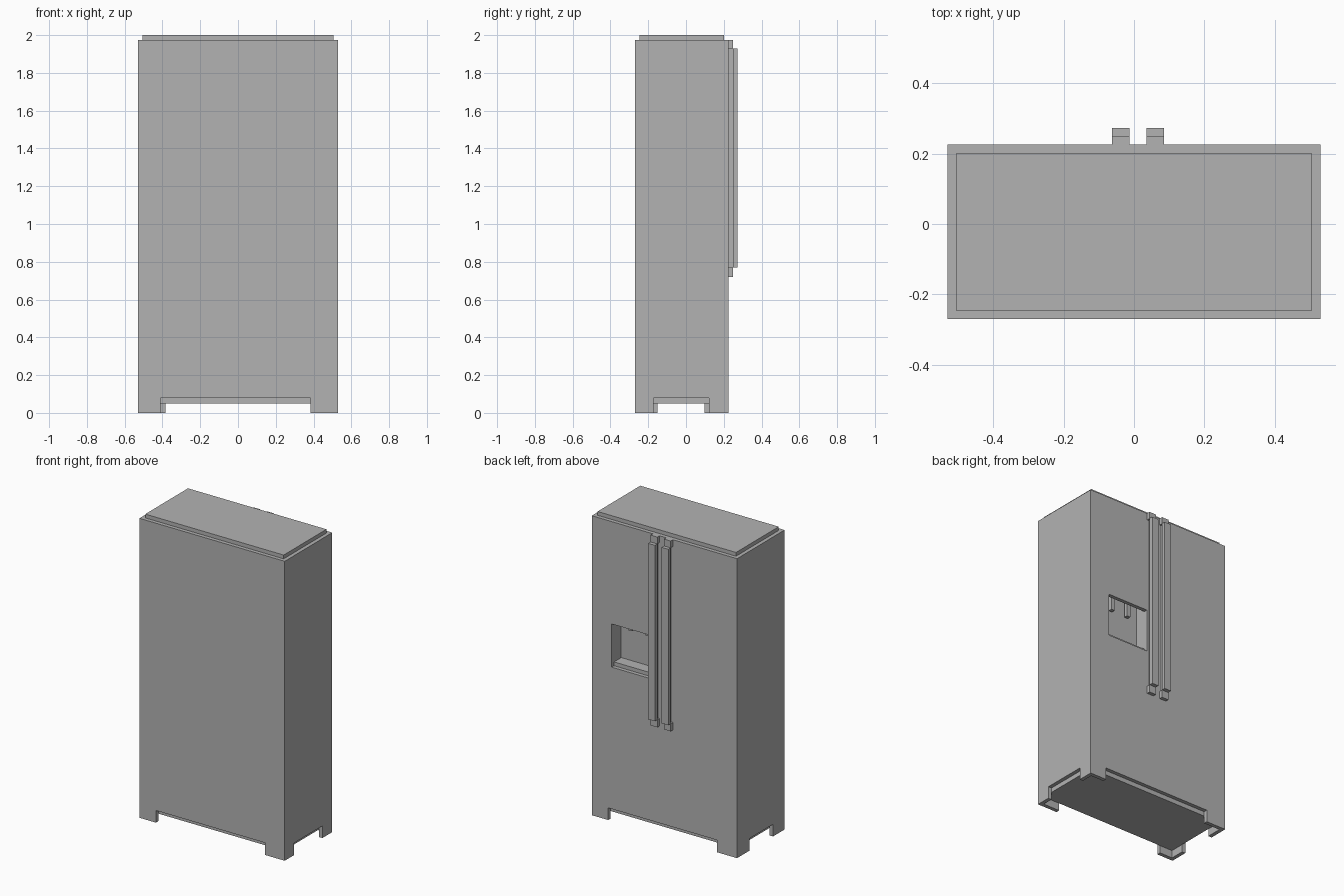
import bpy
import bmesh
from mathutils import Vector

cube = bpy.data.objects.get("Cube")
if cube:
    bpy.data.objects.remove(cube, do_unlink=True)

grey = bpy.data.materials.new("plain_grey")
grey.use_nodes = True
COLOUR = (0.45, 0.45, 0.45, 1)
grey.diffuse_color = COLOUR
grey.node_tree.nodes["Principled BSDF"].inputs["Base Color"].default_value = COLOUR

X, FRONT, BACK = 0.53, -0.27, 0.225   # outer shell limits
T = 0.025                             # panel thickness
TOP, NOTCH = 1.975, 0.08


def finish(name, bm):
    bmesh.ops.recalc_face_normals(bm, faces=bm.faces)
    mesh = bpy.data.meshes.new(name)
    bm.to_mesh(mesh)
    bm.free()
    mesh.materials.append(grey)
    obj = bpy.data.objects.new(name, mesh)
    bpy.context.collection.objects.link(obj)
    return obj


def box(name, x, y, z):
    bm = bmesh.new()
    bmesh.ops.create_cube(bm, size=1)
    for v in bm.verts:
        v.co = [r[0] + (c + 0.5) * (r[1] - r[0]) for c, r in zip(v.co, (x, y, z))]
    return finish(name, bm)


def panel(name, span, notch, place, push):
    """Upright panel with a notch between two feet, extruded by push."""
    (a, b), (c, d) = span, notch
    profile = [(a, 0), (c, 0), (c, NOTCH), (d, NOTCH), (d, 0), (b, 0), (b, TOP), (a, TOP)]
    bm = bmesh.new()
    face = bm.faces.new([bm.verts.new(place(u, z)) for u, z in profile])
    out = bmesh.ops.extrude_face_region(bm, geom=[face])
    moved = [g for g in out["geom"] if isinstance(g, bmesh.types.BMVert)]
    bmesh.ops.translate(bm, vec=Vector(push), verts=moved)
    return finish(name, bm)


def cut(obj, x, y, z):
    cutter = box("cutter", x, y, z)
    cutter.hide_render = True
    mod = obj.modifiers.new("opening", 'BOOLEAN')
    mod.operation = 'DIFFERENCE'
    mod.solver = 'EXACT'
    mod.object = cutter
    bpy.context.view_layer.objects.active = obj
    bpy.ops.object.modifier_apply(modifier=mod.name)
    bpy.data.objects.remove(cutter, do_unlink=True)


# Inner cabinet, showing above and below the shell
cabinet = box("inner_cabinet", (-X + T, X - T), (FRONT + T, BACK - T), (0.05, 2))

# Outer panels, whose lower corners form thin angled feet
panel("front_panel", (-X, X), (-0.41, 0.385), lambda u, z: (u, FRONT, z), (0, T, 0))
door = panel("back_panel", (-X, X), (-0.385, 0.41), lambda u, z: (u, BACK, z), (0, -T, 0))
side = (FRONT + T, BACK - T)
panel("left_panel", side, (-0.173, 0.122), lambda u, z: (X, u, z), (-T, 0, 0))
panel("right_panel", side, (-0.15, 0.097), lambda u, z: (-X, u, z), (T, 0, 0))

# Dispenser opening with a taller recess behind it
RECESS = (0.087, 0.385)
cut(door, RECESS, (0.15, 0.3), (1.015, 1.3))
cut(cabinet, RECESS, (0.125, 0.3), (1.04, 1.36))
for i, x in enumerate((0.175, 0.298)):
    box(f"dispenser_nozzle_{i + 1}", (x - 0.013, x + 0.013), (0.133, 0.158), (1.253, 1.36))

# Pair of long door handles
for name, x in (("right", -0.0375), ("left", 0.0605)):
    wide = (x - 0.0245, x + 0.0245)
    box(f"{name}_handle_bar", wide, (0.248, 0.273), (0.77, 1.93))
    box(f"{name}_handle_spine", (x - 0.012, x + 0.012), (BACK, 0.248), (0.77, 1.93))
    box(f"{name}_handle_foot", wide, (BACK, 0.248), (0.72, 0.77))
    box(f"{name}_handle_head", wide, (BACK, 0.248), (1.93, TOP))
